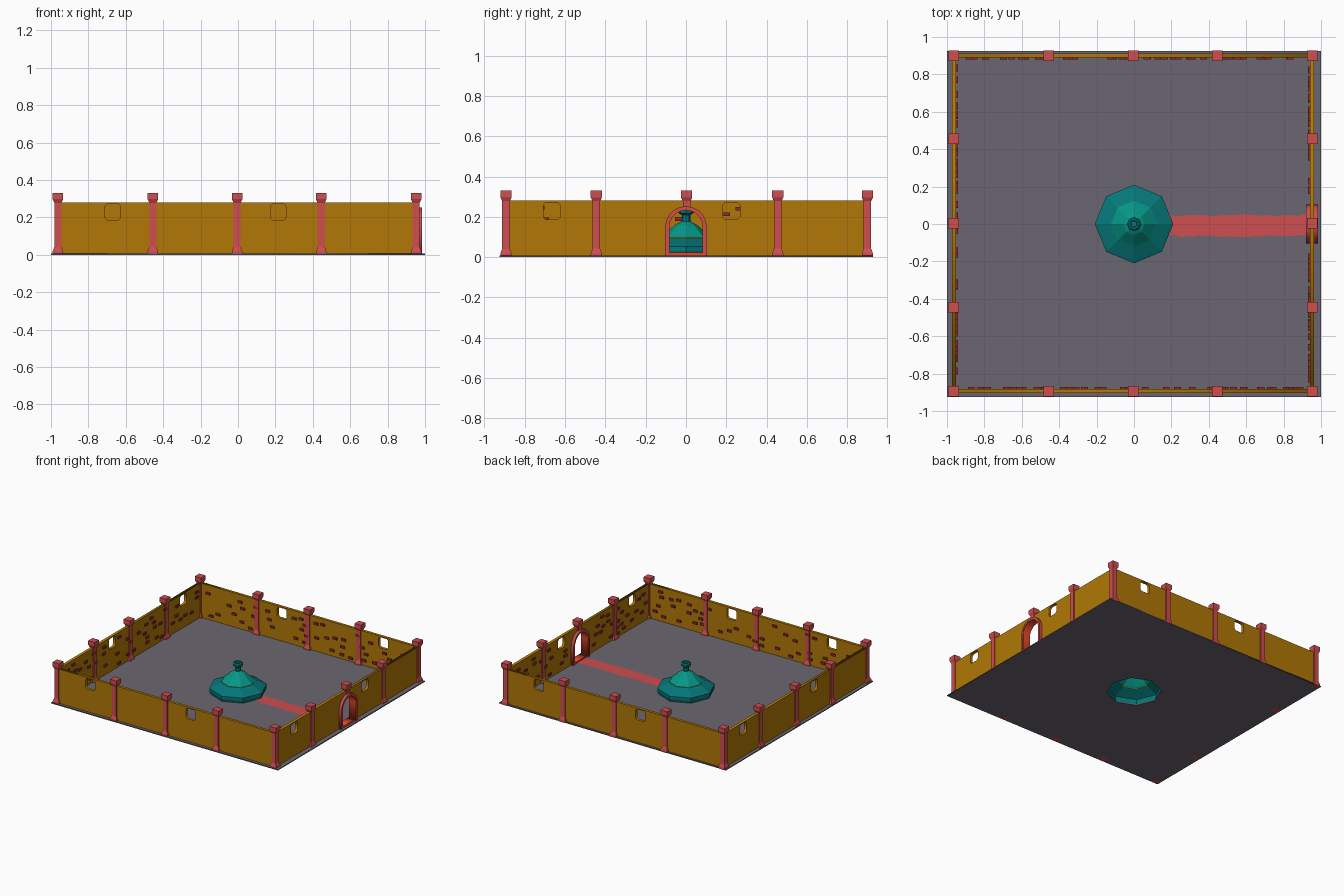
import bpy, bmesh, math, random
from mathutils import Matrix, Vector

if "Cube" in bpy.data.objects:
    bpy.data.objects.remove(bpy.data.objects["Cube"])

random.seed(4)


def mat(name, r, g, b):
    m = bpy.data.materials.new(name)
    m.diffuse_color = [(c / 255) ** 2.2 for c in (r, g, b)] + [1]
    m.use_nodes = True
    m.node_tree.nodes["Principled BSDF"].inputs["Base Color"].default_value = m.diffuse_color
    return m


OCHRE = mat("ochre wall", 176, 119, 14)
RED = mat("rose red", 205, 78, 80)
ORANGE = mat("orange red", 232, 76, 45)
BRICK = mat("dark brick", 138, 48, 54)
GREY = mat("stone grey", 106, 102, 113)
TEAL = mat("teal", 14, 118, 120)
GREEN = mat("light teal", 14, 150, 135)
YELLOW = mat("yellow", 225, 210, 20)


def mesh_object(name, bm, *mats):
    bmesh.ops.recalc_face_normals(bm, faces=bm.faces)
    me = bpy.data.meshes.new(name)
    bm.to_mesh(me)
    bm.free()
    for m in mats:
        me.materials.append(m)
    ob = bpy.data.objects.new(name, me)
    bpy.context.collection.objects.link(ob)
    return ob


def plate(name, loops, half, loc, rot, m):
    """Flat outline with holes, extruded by +-half."""
    cu = bpy.data.curves.new(name, 'CURVE')
    cu.dimensions, cu.fill_mode, cu.extrude = '2D', 'BOTH', half
    for loop in loops:
        sp = cu.splines.new('POLY')
        sp.points.add(len(loop) - 1)
        for p, (u, v) in zip(sp.points, loop):
            p.co = (u, v, 0, 1)
        sp.use_cyclic_u = True
    ob = bpy.data.objects.new(name, cu)
    bpy.context.collection.objects.link(ob)
    ob.location, ob.rotation_euler = loc, rot
    cu.materials.append(m)
    bpy.ops.object.select_all(action='DESELECT')
    ob.select_set(True)
    bpy.context.view_layer.objects.active = ob
    bpy.ops.object.convert(target='MESH')
    return bpy.context.object


def lathe(bm, profile, n, start=0.0):
    rings = []
    for r, z in profile:
        rings.append([bm.verts.new((r * math.cos(start + math.tau * i / n),
                                    r * math.sin(start + math.tau * i / n), z)) for i in range(n)])
    for a, b in zip(rings, rings[1:]):
        for i in range(n):
            j = (i + 1) % n
            bm.faces.new((a[i], a[j], b[j], b[i]))
    return rings


def window(u):
    h, c, z = 0.042, 0.012, 0.229
    return [(u + a, z + b) for a, b in ((-h, c - h), (c - h, -h), (h - c, -h), (h, c - h),
                                        (h, h - c), (h - c, h), (c - h, h), (-h, h - c))]


def arch(w, spring=0.15, foot=0.0, n=10):
    pts = [(w * math.cos(math.pi * i / n), spring + w * math.sin(math.pi * i / n)) for i in range(n + 1)]
    return [(w, foot)] + pts + [(-w, foot)]


# Layout
X0, X1, Y0, Y1 = -0.963, 0.952, -0.893, 0.9
Z0, TOP, T = 0.006, 0.28, 0.011
FRONT, SIDE = (math.pi / 2, 0, 0), (math.pi / 2, 0, math.pi / 2)

# Floor with the opening under the fountain
octagon = [(0.2 * math.cos(i * math.pi / 4), 0.2 * math.sin(i * math.pi / 4)) for i in range(8)]
plate("floor", [[(-1, -0.925), (1, -0.925), (1, 0.925), (-1, 0.925)], octagon],
      0.004, (0, 0, 0.004), (0, 0, 0), GREY)

# Walls with windows; the right wall also has the doorway notch
def box_loop(a, b):
    return [(a, Z0), (b, Z0), (b, TOP), (a, TOP)]


plate("front_wall", [box_loop(X0, X1), window(-0.67), window(0.215)], T, (0, Y0, 0), FRONT, OCHRE)
plate("back_wall", [box_loop(X0, X1), window(0.66), window(-0.235)], T, (0, Y1, 0), FRONT, OCHRE)
plate("left_wall", [box_loop(Y0, Y1), window(0.67), window(-0.225)], T, (X0, 0, 0), SIDE, OCHRE)
notched = [(Y0, Z0)] + arch(0.095, foot=Z0)[::-1] + [(Y1, Z0), (Y1, TOP), (Y0, TOP)]
plate("right_wall", [notched, window(-0.665), window(0.225)], T, (X1, 0, 0), SIDE, OCHRE)

# Doorway: frame, lining and sill
plate("door_frame", [arch(0.103) + arch(0.088)[::-1]], 0.033, (0.952, 0, 0), SIDE, RED)
plate("door_lining", [arch(0.088) + arch(0.083)[::-1]], 0.031, (0.952, 0, 0), SIDE, ORANGE)
plate("door_sill", [[(-0.085, 0), (0.085, 0), (0.085, 0.022), (-0.085, 0.022)]],
      0.028, (0.952, 0, 0), SIDE, ORANGE)


# Posts with flared foot and cap
def post(name, x, y, short=False):
    prof = [(0.028, 0), (0.028, 0.018), (0.019, 0.042), (0.019, 0.278), (0.028, 0.297), (0.028, 0.33)]
    if short:
        prof = [(0.019, 0.24)] + prof[3:]
    bm = bmesh.new()
    rings = lathe(bm, [(r * math.sqrt(2), z) for r, z in prof], 4, math.pi / 4)
    bm.faces.new(rings[0])
    bm.faces.new(rings[-1])
    ob = mesh_object(name, bm, RED)
    ob.location = (x, y, 0)


for x in (X0, -0.455, -0.005, 0.445, X1):
    post("front_post", x, Y0)
    post("back_post", x, Y1)
for y in (-0.445, 0.003, 0.455):
    post("left_post", X0, y)
    post("right_post", X1, y, short=abs(y) < 0.1)


# Scattered bricks standing out of the inner wall faces
def bricks(name, along_x, fixed, a, b, holes, door=False):
    bm = bmesh.new()
    placed = []
    for _ in range(400):
        u, z = random.uniform(a + 0.06, b - 0.06), random.uniform(0.035, 0.25)
        if any(abs(u - h) < 0.075 and z > 0.16 for h in holes) or (door and abs(u) < 0.14):
            continue
        if any(abs(u - p) < 0.055 and abs(z - q) < 0.035 for p, q in placed):
            continue
        placed.append((u, z))
        size = (0.036, 0.018, 0.018) if along_x else (0.018, 0.036, 0.018)
        pos = (u, fixed, z) if along_x else (fixed, u, z)
        bmesh.ops.create_cube(bm, size=1, matrix=Matrix.Translation(pos) @ Matrix.Diagonal((*size, 1)))
        if len(placed) >= 42:
            break
    mesh_object(name, bm, BRICK)


D = T + 0.001
bricks("front_bricks", True, Y0 + D, X0, X1, (-0.67, 0.215))
bricks("back_bricks", True, Y1 - D, X0, X1, (0.66, -0.235))
bricks("left_bricks", False, X0 + D, Y0, Y1, (0.67, -0.225))
bricks("right_bricks", False, X1 - D, Y0, Y1, (-0.665, 0.225), door=True)

# Worn path from the doorway to the fountain
bm = bmesh.new()
prev = None
for i in range(25):
    x = 0.19 + 0.74 * i / 24
    pair = [bm.verts.new((x, y + random.uniform(-0.007, 0.007), 0.0105)) for y in (-0.064, 0.047)]
    if prev:
        bm.faces.new((prev[0], pair[0], pair[1], prev[1]))
    prev = pair
mesh_object("path", bm, RED)

# Eight-sided fountain: basin, sloping tier, cone, neck and cup
bm = bmesh.new()
lathe(bm, [(0.2, 0), (0.21, 0.03), (0.21, 0.052), (0.19, 0.062), (0.122, 0.094)], 8)
mesh_object("fountain_basin", bm, TEAL)
bm = bmesh.new()
lathe(bm, [(0.122, 0.092), (0.124, 0.098)], 8)
mesh_object("fountain_band", bm, YELLOW)
bm = bmesh.new()
lathe(bm, [(0.124, 0.098), (0.112, 0.108), (0.058, 0.158), (0.022, 0.178)], 8)
mesh_object("fountain_cone", bm, GREEN)
bm = bmesh.new()
rings = lathe(bm, [(0.022, 0.178), (0.02, 0.208), (0.038, 0.22), (0.038, 0.236),
                   (0.03, 0.245), (0.02, 0.245), (0.016, 0.235)], 8)
bm.faces.new(rings[-1])
mesh_object("fountain_cup", bm, TEAL)
